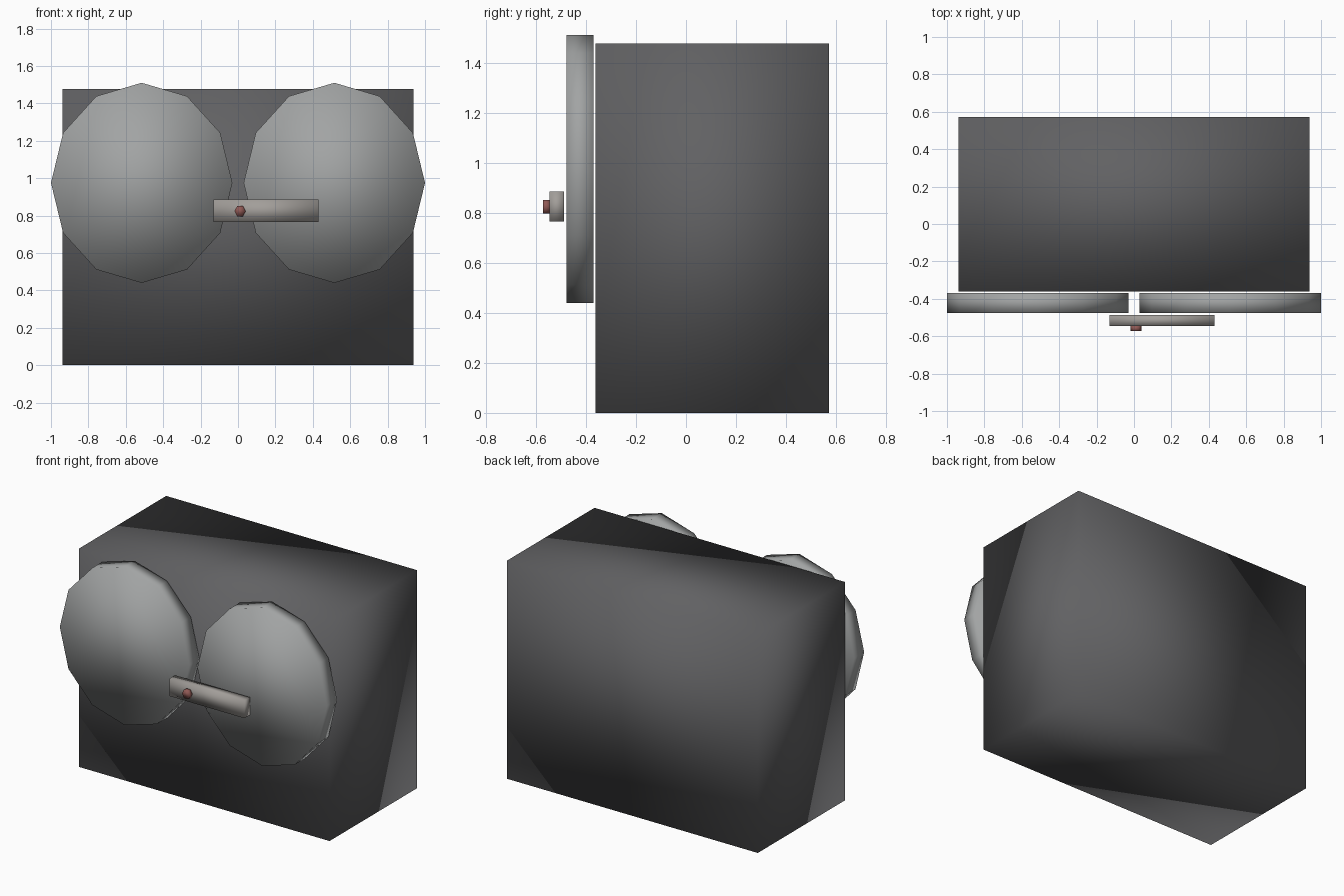
import bpy
import bmesh
from math import cos, sin, tau

if "Cube" in bpy.data.objects:
    bpy.data.objects.remove(bpy.data.objects["Cube"])


def material(name, rgb):
    m = bpy.data.materials.new(name)
    m.diffuse_color = (*rgb, 1)
    m.use_nodes = True
    m.node_tree.nodes["Principled BSDF"].inputs["Base Color"].default_value = m.diffuse_color
    return m


def prism(name, outline, y0, y1, mat):
    """Extrude an (x, z) outline from y0 (front) to y1 (back), smooth shaded."""
    bm = bmesh.new()
    front = bm.faces.new([bm.verts.new((x, y0, z)) for x, z in outline])
    ext = bmesh.ops.extrude_face_region(bm, geom=[front], use_keep_orig=True)
    moved = [v for v in ext["geom"] if isinstance(v, bmesh.types.BMVert)]
    bmesh.ops.translate(bm, vec=(0, y1 - y0, 0), verts=moved)
    bmesh.ops.recalc_face_normals(bm, faces=bm.faces)
    for f in bm.faces:
        f.smooth = True
    mesh = bpy.data.meshes.new(name)
    bm.to_mesh(mesh)
    bm.free()
    mesh.materials.append(mat)
    obj = bpy.data.objects.new(name, mesh)
    bpy.context.collection.objects.link(obj)
    return obj


def rect(x0, x1, z0, z1):
    return [(x0, z0), (x1, z0), (x1, z1), (x0, z1)]


def ring(cx, cz, rx, rz, n):
    return [(cx + rx * cos(tau * i / n), cz + rz * sin(tau * i / n)) for i in range(n)]


dark = material("dark_grey", (0.12, 0.12, 0.125))
light = material("light_grey", (0.36, 0.37, 0.37))
warm = material("warm_grey", (0.36, 0.34, 0.32))
red = material("red", (0.28, 0.1, 0.09))

# Main block
prism("body", rect(-0.938, 0.938, 0, 1.477), -0.361, 0.572, dark)

# Twelve-sided oval discs on the front
for side, label in ((-1, "left"), (1, "right")):
    prism(f"disc_{label}", ring(side * 0.515, 0.975, 0.485, 0.535, 12), -0.477, -0.369, light)

# Bar across the discs with a small hexagonal knob
prism("bar", rect(-0.13, 0.43, 0.765, 0.885), -0.545, -0.487, warm)
prism("knob", ring(0.011, 0.824, 0.03, 0.032, 6), -0.572, -0.544, red)
